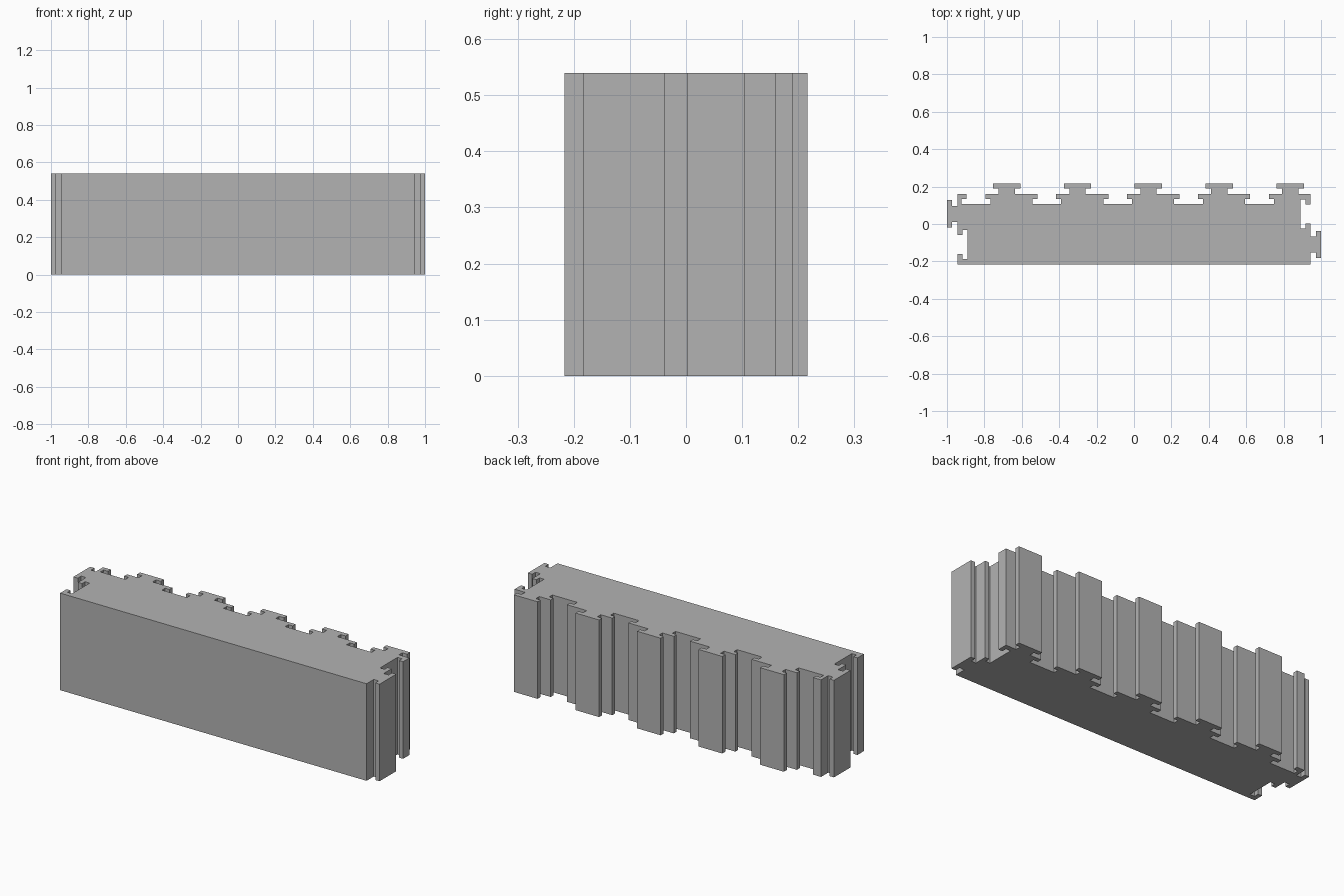
import bpy
import bmesh
from mathutils import Vector

if "Cube" in bpy.data.objects:
    bpy.data.objects.remove(bpy.data.objects["Cube"], do_unlink=True)

HEIGHT = 0.54
HALF_X = 0.943
FRONT, BACK = -0.2165, 0.16
PITCH = 0.379

# Half widths of neck and head, then their distances from the wall
TAB = (0.0435, 0.073, 0.03, 0.0565)
SOCKET = (0.05, 0.077, -0.025, -0.053)


def joint(center, along, outward, kind):
    """T-shaped outline, raised as a tab or sunk as a socket."""
    neck, head, shoulder, end = kind
    half = [(neck, 0), (neck, shoulder), (head, shoulder), (head, end)]
    steps = [(-a, o) for a, o in half] + half[::-1]
    c, d, n = Vector(center), Vector(along), Vector(outward)
    return [c + d * a + n * o for a, o in steps]


# Counter-clockwise outline: front, right end, back, left end
outline = [Vector((-HALF_X, FRONT)), Vector((HALF_X, FRONT))]
LOW, HIGH = -0.11, 0.054
outline += joint((HALF_X, LOW), (0, 1), (1, 0), TAB)
outline += joint((HALF_X, HIGH), (0, 1), (1, 0), SOCKET)
outline.append(Vector((HALF_X, BACK)))
for i in reversed(range(5)):
    outline += joint((-0.681 + PITCH * i, BACK), (-1, 0), (0, 1), TAB)
    outline += joint((-0.845 + PITCH * i, BACK), (-1, 0), (0, 1), SOCKET)
outline.append(Vector((-HALF_X, BACK)))
outline += joint((-HALF_X, HIGH), (0, -1), (-1, 0), TAB)
outline += joint((-HALF_X, LOW), (0, -1), (-1, 0), SOCKET)

# Extrude the outline into a solid block
bm = bmesh.new()
base = bm.faces.new([bm.verts.new((p.x, p.y, 0)) for p in outline])
result = bmesh.ops.extrude_face_region(bm, geom=[base], use_keep_orig=True)
top = [v for v in result["geom"] if isinstance(v, bmesh.types.BMVert)]
bmesh.ops.translate(bm, verts=top, vec=(0, 0, HEIGHT))
bmesh.ops.recalc_face_normals(bm, faces=bm.faces)
mesh = bpy.data.meshes.new("interlocking_block")
bm.to_mesh(mesh)
bm.free()

# Plain grey colour
grey = bpy.data.materials.new("grey")
grey.use_nodes = True
color = (0.45, 0.45, 0.45, 1)
grey.diffuse_color = color
grey.node_tree.nodes["Principled BSDF"].inputs["Base Color"].default_value = color
mesh.materials.append(grey)

block = bpy.data.objects.new("interlocking_block", mesh)
bpy.context.collection.objects.link(block)
